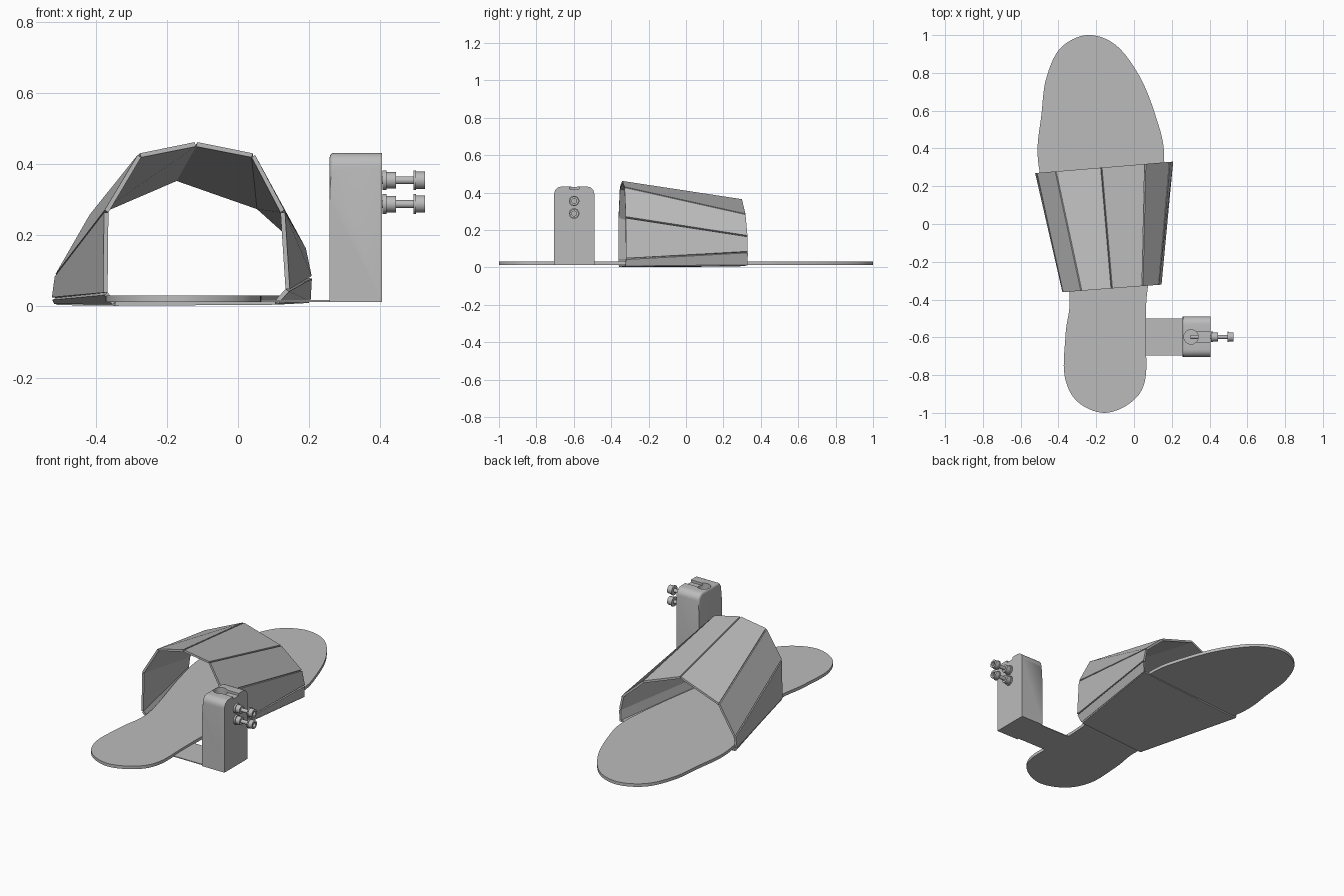
import bpy, bmesh, math
from mathutils import Vector, Matrix

cube = bpy.data.objects.get("Cube")
if cube:
    bpy.data.objects.remove(cube, do_unlink=True)

grey = bpy.data.materials.new("plain grey")
grey.use_nodes = True
COLOUR = (0.5, 0.5, 0.5, 1)
grey.diffuse_color = COLOUR
grey.node_tree.nodes["Principled BSDF"].inputs["Base Color"].default_value = COLOUR


def finish(bm, name, smooth=False):
    bmesh.ops.recalc_face_normals(bm, faces=bm.faces)
    mesh = bpy.data.meshes.new(name)
    bm.to_mesh(mesh)
    bm.free()
    obj = bpy.data.objects.new(name, mesh)
    bpy.context.collection.objects.link(obj)
    mesh.materials.append(grey)
    if smooth:
        shade(obj)
    return obj


def shade(obj):
    bpy.ops.object.select_all(action='DESELECT')
    obj.select_set(True)
    bpy.context.view_layer.objects.active = obj
    bpy.ops.object.shade_smooth_by_angle(angle=math.radians(35))


def add_box(bm, lo, hi):
    lo, hi = Vector(lo), Vector(hi)
    size = Matrix.Diagonal((*(hi - lo), 1))
    return bmesh.ops.create_cube(bm, size=1, matrix=Matrix.Translation((lo + hi) / 2) @ size)


def smooth_loop(points, steps=8):
    """Closed flowing outline through a few points."""
    out, n = [], len(points)
    for i in range(n):
        a, b, c, d = (Vector(points[(i + k) % n]) for k in (-1, 0, 1, 2))
        for s in range(steps):
            t = s / steps
            out.append(b + (c - a) * t / 2 + (a * 2 - b * 5 + c * 4 - d) * t * t / 2
                       + (b * 3 - a - c * 3 + d) * t ** 3 / 2)
    return out


# Foot-shaped sole
outline = [(-.25, 1), (-.39, .93), (-.465, .77), (-.49, .58), (-.51, .36), (-.46, .1),
           (-.345, -.34), (-.362, -.58), (-.368, -.8), (-.3, -.94), (-.155, -1),
           (-.01, -.94), (.06, -.82), (.062, -.58), (.07, -.36), (.13, .02),
           (.16, .36), (.112, .58), (.025, .79), (-.1, .95)]
bm = bmesh.new()
base = bm.faces.new([bm.verts.new((p.x, p.y, .013)) for p in smooth_loop(outline)])
top = bmesh.ops.extrude_face_region(bm, geom=[base], use_keep_orig=True)
bmesh.ops.translate(bm, vec=(0, 0, .018),
                    verts=[v for v in top["geom"] if isinstance(v, bmesh.types.BMVert)])
finish(bm, "sole", True)

# Folded strap: matching front and back profiles (x, z), going round from lower left
front = [(-.35, .002), (-.379, .035), (-.377, .268), (-.28, .43), (-.118, .463),
         (.046, .43), (.132, .268), (.146, .045), (.11, .005)]
back = [(-.515, .004), (-.524, .022), (-.515, .088), (-.415, .262), (-.173, .366),
        (.06, .285), (.19, .168), (.208, .082), (.204, .01)]


def inward(profile, thick=.013):
    """Offset a closed profile towards its inside."""
    pts, out = [Vector(p) for p in profile], []
    for i, p in enumerate(pts):
        d1 = (p - pts[i - 1]).normalized()
        d2 = (pts[(i + 1) % len(pts)] - p).normalized()
        n = (Vector((d1.y, -d1.x)) + Vector((d2.y, -d2.x))).normalized()
        out.append(p + n * thick)
    return out


def front_point(p):
    return Vector((p[0], -.332 + .077 * p[0], p[1]))


def back_point(p):
    return Vector((p[0], .313 + .083 * p[0], p[1]))


front_in, back_in = inward(front), inward(back)
bm = bmesh.new()
for i in range(len(front)):
    j = (i + 1) % len(front)
    f0, f1, b0, b1 = (front_point(front[i]), front_point(front[j]),
                      back_point(back[i]), back_point(back[j]))
    # Outer corners are pulled in to leave a groove along each fold
    fd, bd = (f1 - f0).normalized() * .004, (b1 - b0).normalized() * .004
    outer = [f0 + fd, f1 - fd, b1 - bd, b0 + bd]
    inner = [front_point(front_in[i]), front_point(front_in[j]),
             back_point(back_in[j]), back_point(back_in[i])]
    o = [bm.verts.new(p) for p in outer]
    n = [bm.verts.new(p) for p in inner]
    bm.faces.new(o)
    bm.faces.new(n[::-1])
    for k in range(4):
        m = (k + 1) % 4
        bm.faces.new((o[k], n[k], n[m], o[m]))
finish(bm, "instep_strap")

# Thin arm joining the sole to the clamp
bm = bmesh.new()
add_box(bm, (.03, -.695, .013), (.3, -.5, .018))
finish(bm, "side_arm")

# Clamp block with rounded upper edges
bm = bmesh.new()
add_box(bm, (.258, -.705, .013), (.405, -.49, .432))
ends = [e for e in bm.edges if all(v.co.z > .4 for v in e.verts)
        and abs(e.verts[0].co.x - e.verts[1].co.x) > .1]
bmesh.ops.bevel(bm, geom=ends, offset=.04, segments=6, profile=.5, affect='EDGES')
rim = [e for e in bm.edges if all(v.co.x < .26 and v.co.z > .02 for v in e.verts)]
bmesh.ops.bevel(bm, geom=rim, offset=.012, segments=3, profile=.5, affect='EDGES')
block = finish(bm, "clamp_block")

# Post hole and top slot cut into the block
bm = bmesh.new()
bmesh.ops.create_cone(bm, cap_ends=True, segments=32, radius1=.038, radius2=.038, depth=.42,
                      matrix=Matrix.Translation((.302, -.598, .27)))
hole = finish(bm, "hole_cutter")
bm = bmesh.new()
add_box(bm, (.302, -.624, .418), (.45, -.572, .5))
slot = finish(bm, "slot_cutter")
for cutter in (hole, slot):
    cutter.hide_render = True
    cut = block.modifiers.new(cutter.name, 'BOOLEAN')
    cut.object = cutter
    cut.solver = 'EXACT'
bpy.context.view_layer.objects.active = block
for name in [m.name for m in block.modifiers]:
    bpy.ops.object.modifier_apply(modifier=name)
for cutter in (hole, slot):
    bpy.data.objects.remove(cutter, do_unlink=True)
shade(block)

# Two clamp screws, turned from one profile of (x, radius)
screw = [(.3, 0), (.3, .011), (.407, .011), (.407, .028), (.417, .028), (.417, .023),
         (.444, .023), (.444, .011), (.494, .011), (.494, .028), (.501, .028), (.501, .024),
         (.526, .024), (.526, .013), (.512, .013), (.512, 0)]
for name, z in (("upper_screw", .355), ("lower_screw", .288)):
    bm = bmesh.new()
    verts = [bm.verts.new((x, -.598, z + r)) for x, r in screw]
    edges = [bm.edges.new(pair) for pair in zip(verts, verts[1:])]
    bmesh.ops.spin(bm, geom=verts + edges, cent=(0, -.598, z), axis=(1, 0, 0),
                   angle=math.tau, steps=24, use_duplicate=False)
    bmesh.ops.remove_doubles(bm, verts=bm.verts, dist=.0005)
    finish(bm, name, True)
